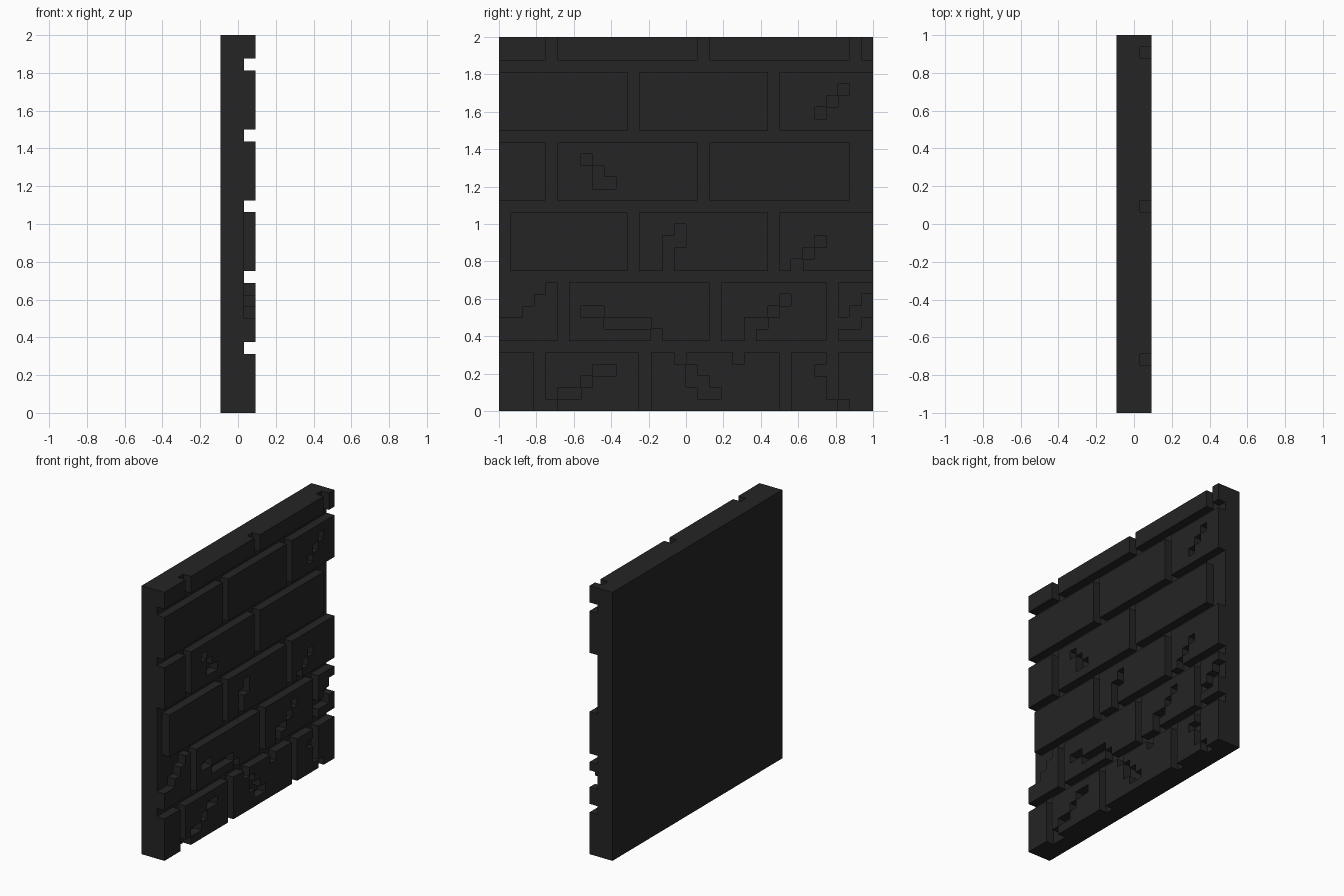
import bpy, bmesh, math

if "Cube" in bpy.data.objects:
    bpy.data.objects.remove(bpy.data.objects["Cube"])

U = 2 / 32                      # one grid cell; the wall is 32 x 32 cells, 3 deep
FACE, JOINT = 1.5 * U, 0.5 * U  # x of brick fronts and of the mortar plane

stone = bpy.data.materials.new("dark stone")
stone.diffuse_color = (0.018, 0.018, 0.018, 1)
stone.use_nodes = True
stone.node_tree.nodes["Principled BSDF"].inputs["Base Color"].default_value = stone.diffuse_color


def finish(bm, name):
    me = bpy.data.meshes.new(name)
    bm.to_mesh(me)
    bm.free()
    me.materials.append(stone)
    ob = bpy.data.objects.new(name, me)
    bpy.context.collection.objects.link(ob)


def course(name, r0, r1, joints, chips):
    """One row of bricks: cells minus joint columns and chipped cells, pushed out in x."""
    gone = {(c, r) for r, cols in chips.items() for c in cols}
    bm = bmesh.new()
    for r in range(r0, r1):
        for c in range(32):
            if c in joints or (c, r) in gone:
                continue
            corners = ((c, r), (c + 1, r), (c + 1, r + 1), (c, r + 1))
            bm.faces.new([bm.verts.new((JOINT, -1 + a * U, b * U)) for a, b in corners])
    bmesh.ops.remove_doubles(bm, verts=bm.verts[:], dist=1e-4)
    res = bmesh.ops.extrude_face_region(bm, geom=bm.faces[:])
    moved = [v for v in res["geom"] if isinstance(v, bmesh.types.BMVert)]
    bmesh.ops.translate(bm, verts=moved, vec=(FACE - JOINT, 0, 0))
    bmesh.ops.dissolve_limit(bm, angle_limit=math.radians(1),
                             verts=bm.verts[:], edges=bm.edges[:])
    finish(bm, name)


# Solid slab behind the bricks
bm = bmesh.new()
bmesh.ops.create_cube(bm, size=1)
for v in bm.verts:
    v.co = (-FACE if v.co.x < 0 else JOINT, v.co.y * 2, (v.co.z + 0.5) * 2)
finish(bm, "wall_backing")

# Brick courses from the ground up: row range, joint columns, chipped cells by row
course("brick_course_1", 0, 5, (3, 12, 24), {
    4: (15, 20, 28), 3: (8, 9, 16, 27, 28), 2: (7, 16, 17, 28),
    1: (5, 6, 17, 18, 28), 0: (4, 29)})
course("brick_course_2", 6, 11, (5, 18, 28), {
    10: (0, 1, 2, 3), 9: (0, 1, 2, 24, 31), 8: (0, 1, 7, 8, 23, 30, 31),
    7: (9, 10, 11, 12, 21, 22, 29, 30), 6: (13, 21)})
course("brick_course_3", 12, 17, (0, 11, 23), {
    15: (15,), 14: (14, 15, 27), 13: (14, 26), 12: (14, 25)})
course("brick_course_4", 18, 23, (4, 17, 30, 31), {21: (7,), 20: (8,), 19: (8, 9)})
course("brick_course_5", 24, 29, (11, 23), {27: (29,), 26: (28,), 25: (27,)})
course("brick_course_6", 30, 32, (4, 17, 30), {})
